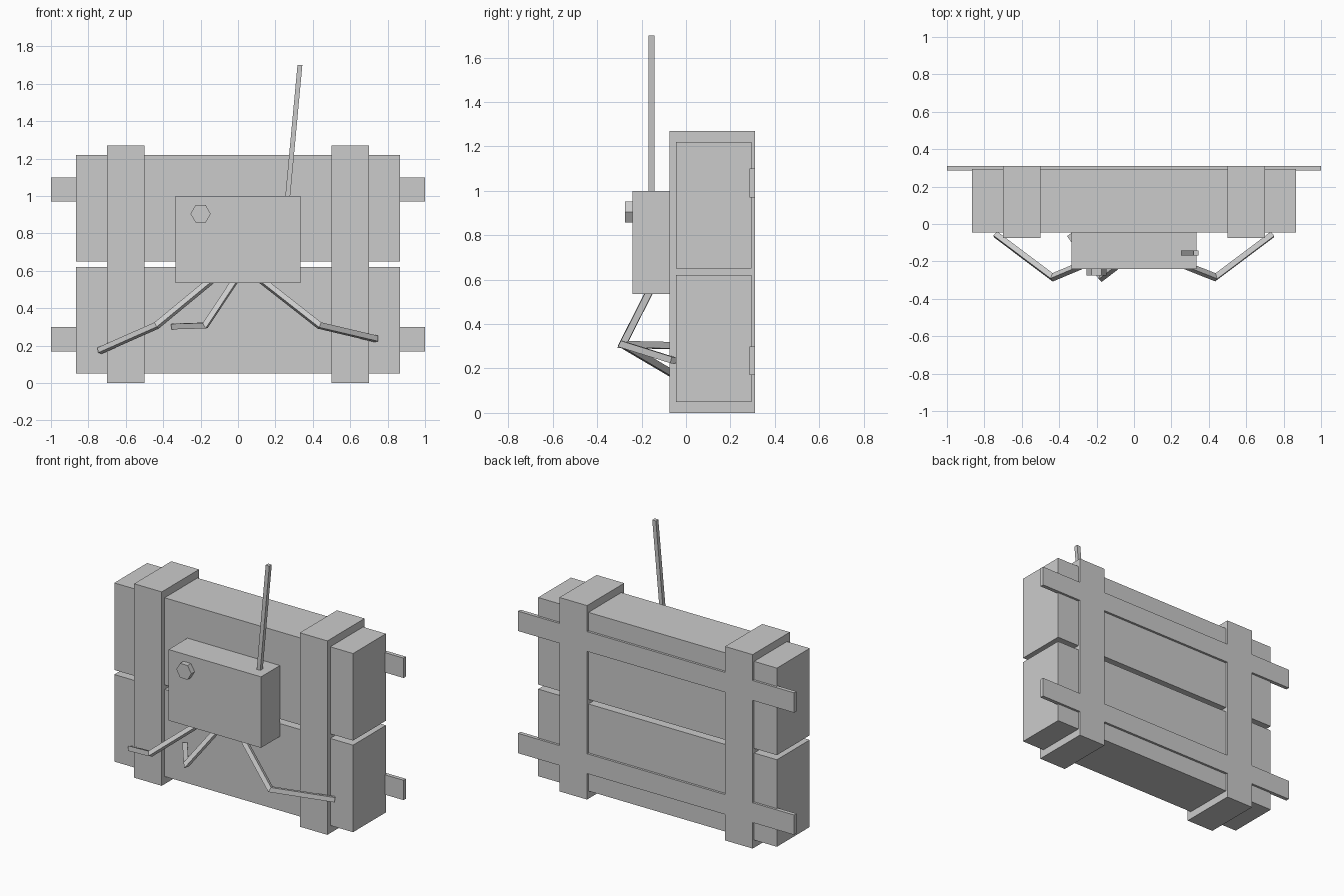
import bpy, bmesh, math
from mathutils import Vector

if "Cube" in bpy.data.objects:
    bpy.data.objects.remove(bpy.data.objects["Cube"])


def add_mesh(name, bm):
    bmesh.ops.recalc_face_normals(bm, faces=bm.faces)
    me = bpy.data.meshes.new(name)
    bm.to_mesh(me)
    bm.free()
    ob = bpy.data.objects.new(name, me)
    bpy.context.collection.objects.link(ob)
    return ob


def box(name, x, y, z, lean=0.0):
    """Box from (min, max) ranges; lean shifts the top along x."""
    bm = bmesh.new()
    bmesh.ops.create_cube(bm, size=1)
    for v in bm.verts:
        top = v.co.z > 0
        v.co = [r[0] + (c + 0.5) * (r[1] - r[0]) for c, r in zip(v.co, (x, y, z))]
        if top:
            v.co.x += lean
    return add_mesh(name, bm)


def bent_wire(name, a, b, c, r):
    """Square rod a-b-c with a mitred elbow at b."""
    a, b, c = Vector(a), Vector(b), Vector(c)
    d1, d2 = (b - a).normalized(), (c - b).normalized()
    n = d1.cross(d2).normalized()
    m1, m2 = d1.cross(n), d2.cross(n)
    elbow = (m1 + m2) / (1 + m1.dot(m2))
    bm = bmesh.new()
    rings = [[bm.verts.new(p + o * r) for o in (n, m, -n, -m)]
             for p, m in ((a, m1), (b, elbow), (c, m2))]
    for lo, hi in zip(rings, rings[1:]):
        for i in range(4):
            j = (i + 1) % 4
            bm.faces.new((lo[i], lo[j], hi[j], hi[i]))
    bm.faces.new(rings[0])
    bm.faces.new(rings[-1])
    return add_mesh(name, bm)


# Two stacked blocks
for label, z in (("lower", 0.05), ("upper", 0.65)):
    box(label + "_block", (-0.865, 0.865), (-0.045, 0.295), (z, z + 0.57))

# Vertical straps round both blocks
for label, x in (("left", -0.7), ("right", 0.5)):
    box(label + "_strap", (x, x + 0.2), (-0.075, 0.31), (0, 1.27))

# Horizontal rails on the back
for label, z in (("lower", 0.17), ("upper", 0.97)):
    box(label + "_back_rail", (-1, 1), (0.285, 0.31), (z, z + 0.13))

# Control box with leaning antenna
box("control_box", (-0.335, 0.335), (-0.24, -0.045), (0.535, 1.0))
box("antenna", (0.252, 0.278), (-0.168, -0.142), (0.99, 1.7), lean=0.066)

# Six-sided knob, corners pointing along x
bm = bmesh.new()
bmesh.ops.create_cone(bm, cap_ends=True, segments=6, radius1=0.054, radius2=0.054, depth=0.045)
knob = add_mesh("knob", bm)
knob.rotation_euler = (math.pi / 2, math.pi / 2, 0)
if max((knob.rotation_euler.to_matrix() @ v.co).x for v in knob.data.vertices) < 0.05:
    knob.rotation_euler = (math.pi / 2, 0, 0)
knob.location = (-0.2, -0.2525, 0.905)

# Wires from under the control box to the blocks: start x, elbow x, end x, end z
for label, xs, xe, xf, zf in (("left", -0.16, -0.435, -0.74, 0.173),
                              ("middle", -0.025, -0.175, -0.345, 0.303),
                              ("right", 0.145, 0.435, 0.74, 0.236)):
    elbow = Vector((xe, -0.285, 0.308))
    start = elbow + (Vector((xs, -0.17, 0.535)) - elbow) * 1.15
    bent_wire(label + "_wire", start, elbow, (xf, -0.056, zf), 0.021)
